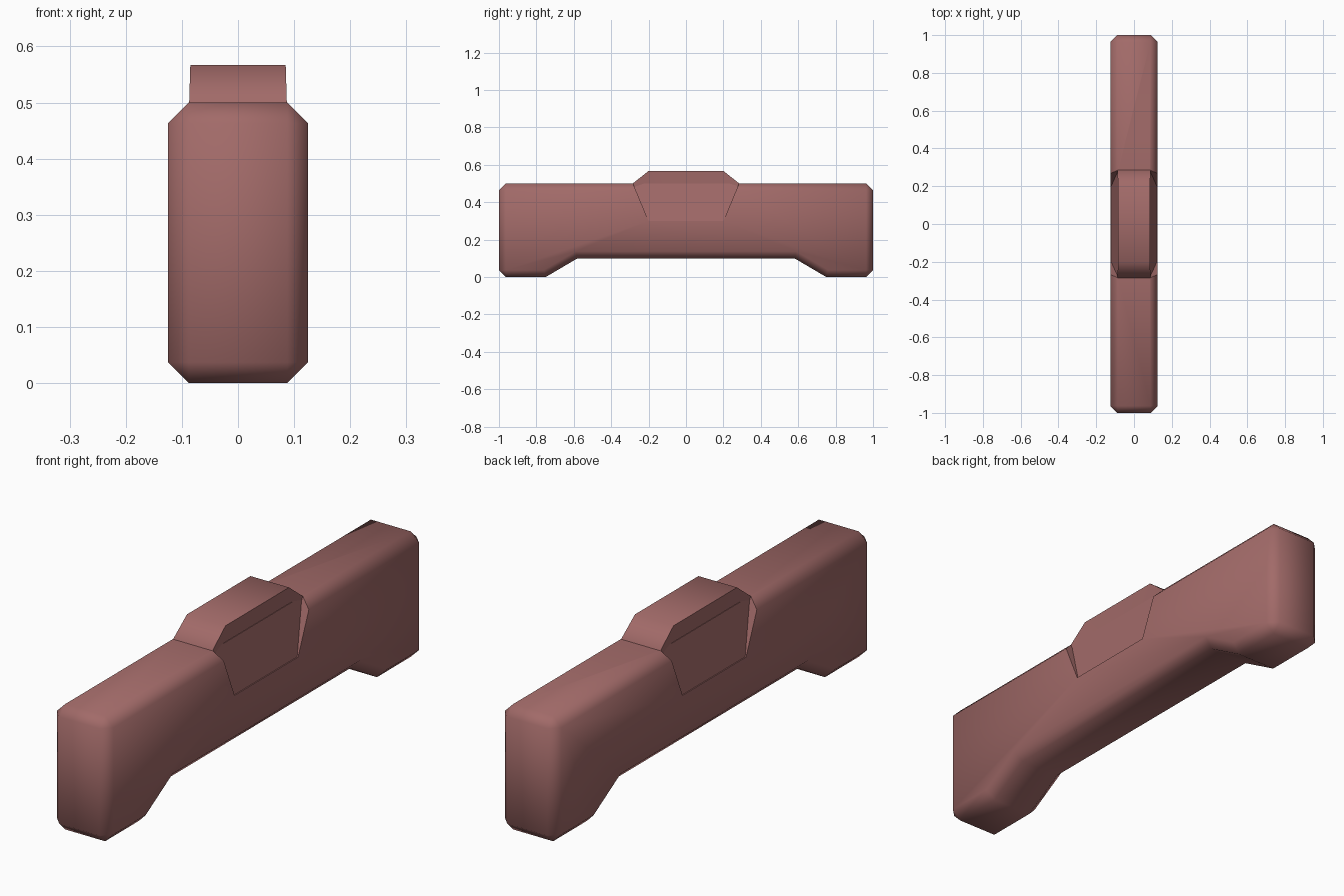
import bpy, bmesh, math

if "Cube" in bpy.data.objects:
    bpy.data.objects.remove(bpy.data.objects["Cube"])

# Single dusty red material
red = bpy.data.materials.new("dusty_red")
red.use_nodes = True
colour = (0.36, 0.145, 0.14, 1)
red.diffuse_color = colour
red.node_tree.nodes["Principled BSDF"].inputs["Base Color"].default_value = colour


def loft(name, rings):
    """Bridge matching closed rings of points and cap both ends."""
    bm = bmesh.new()
    loops = [[bm.verts.new(p) for p in ring] for ring in rings]
    for a, b in zip(loops, loops[1:]):
        for i in range(len(a)):
            j = (i + 1) % len(a)
            bm.faces.new((a[i], a[j], b[j], b[i]))
    bm.faces.new(loops[0])
    bm.faces.new(loops[-1])
    bmesh.ops.recalc_face_normals(bm, faces=bm.faces)
    mesh = bpy.data.meshes.new(name)
    bm.to_mesh(mesh)
    bm.free()
    mesh.materials.append(red)
    obj = bpy.data.objects.new(name, mesh)
    bpy.context.collection.objects.link(obj)
    return obj


def select(obj):
    bpy.ops.object.select_all(action='DESELECT')
    obj.select_set(True)
    bpy.context.view_layer.objects.active = obj


# Arched bar: side profile extruded across x, then chamfered
half = [(1, 0.5), (1, 0), (0.75, 0), (0.58, 0.1)]
outline = half + [(-y, z) for y, z in reversed(half)]
body = loft("body", [[(x, y, z) for y, z in outline] for x in (-0.125, 0.125)])
bevel = body.modifiers.new("chamfer", 'BEVEL')
bevel.width = 0.037
bevel.segments = 1
bevel.limit_method = 'ANGLE'
bevel.angle_limit = math.radians(60)

# Sloping recess on each side, below the raised pad
cutters = []
for side in (-1, 1):
    rings = []
    for z, inner, y in ((0.3, 0.121, 0.2), (0.54, 0.076, 0.3)):
        rings.append([(side * x, v, z) for x, v in
                      ((inner, -y), (0.2, -y), (0.2, y), (inner, y))])
    cutter = loft("recess_cutter", rings)
    cutter.hide_render = True
    cutters.append(cutter)
    cut = body.modifiers.new("recess", 'BOOLEAN')
    cut.operation = 'DIFFERENCE'
    cut.solver = 'EXACT'
    cut.object = cutter

select(body)
for mod in list(body.modifiers):
    bpy.ops.object.modifier_apply(modifier=mod.name)
for cutter in cutters:
    bpy.data.objects.remove(cutter)

# Raised pad on top with sloping ends and a slightly waisted base
sections = []
for y, base, top, z in ((-0.285, 0.087, 0.087, 0.5), (-0.2, 0.08, 0.085, 0.567),
                        (0.2, 0.08, 0.085, 0.567), (0.285, 0.087, 0.087, 0.5)):
    sections.append([(-base, y, 0.47), (base, y, 0.47), (top, y, z), (-top, y, z)])
pad = loft("top_pad", sections)

for obj in (body, pad):
    select(obj)
    bpy.ops.object.shade_smooth_by_angle(angle=math.radians(60))
